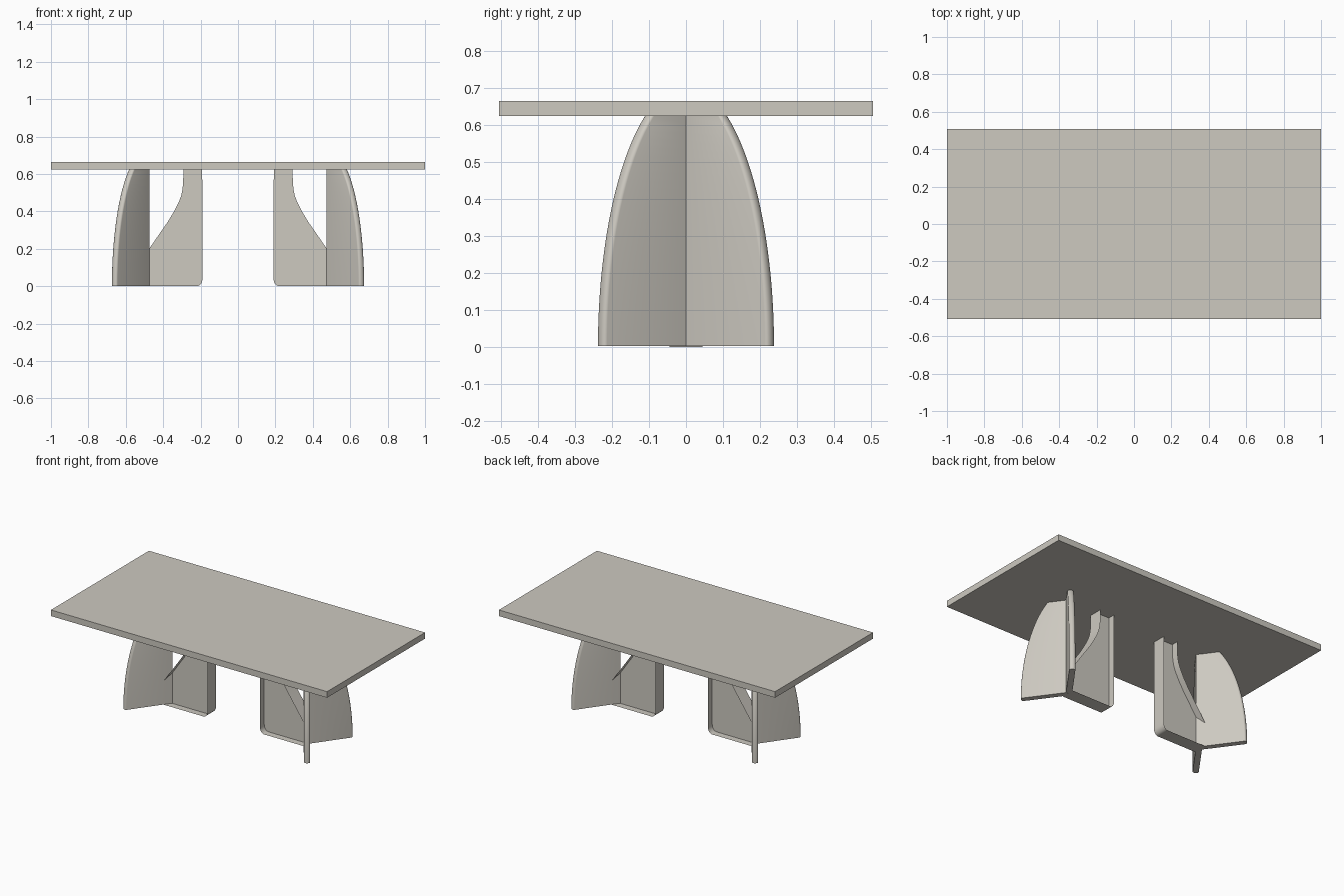
import bpy, bmesh, math

if "Cube" in bpy.data.objects:
    bpy.data.objects.remove(bpy.data.objects["Cube"])

stone = bpy.data.materials.new("warm_grey_stone")
stone.diffuse_color = (0.61, 0.585, 0.53, 1)
stone.use_nodes = True
stone.node_tree.nodes["Principled BSDF"].inputs["Base Color"].default_value = stone.diffuse_color

TOP_Z = 0.625   # underside of the table top


def make(name, verts, faces, smooth=True):
    me = bpy.data.meshes.new(name)
    me.from_pydata(verts, [], faces)
    bm = bmesh.new()
    bm.from_mesh(me)
    bmesh.ops.recalc_face_normals(bm, faces=bm.faces)
    bm.to_mesh(me)
    bm.free()
    me.materials.append(stone)
    ob = bpy.data.objects.new(name, me)
    bpy.context.collection.objects.link(ob)
    if smooth:
        bpy.ops.object.select_all(action='DESELECT')
        ob.select_set(True)
        bpy.context.view_layer.objects.active = ob
        bpy.ops.object.shade_smooth_by_angle(angle=math.radians(35))
    return ob


# Table top
bm = bmesh.new()
bmesh.ops.create_cube(bm, size=1)
top = bpy.data.meshes.new("table_top")
for v in bm.verts:
    v.co = (v.co.x * 2, v.co.y * 1.014, TOP_Z + (v.co.z + 0.5) * 0.04)
bm.to_mesh(top)
bm.free()
top.materials.append(stone)
bpy.context.collection.objects.link(bpy.data.objects.new("table_top", top))


# V-shaped pair of outer fins: plan outline lofted upwards along an ellipse
def fin_section(z):
    a = math.radians(54)
    d = (math.cos(a), math.sin(a))
    n = (math.sin(a), -math.cos(a))
    x0, t, steps = 0.473, 0.036, 8
    length = 0.302 * math.sqrt(1 - (z / 0.712) ** 2)
    half = []
    for i in range(steps + 1):      # rounded fin edge
        s = (1 - math.cos(math.pi * i / steps)) / 2
        u = length - 0.012 * (1 - math.sqrt(max(0, 1 - (2 * s - 1) ** 2)))
        half.append((x0 + d[0] * u + n[0] * t * s, d[1] * u + n[1] * t * s))
    inner = (x0 + t / math.sin(a), 0)
    return [(x0, 0)] + half + [inner] + [(x, -y) for x, y in reversed(half)]


def outer_fins(name, side):
    rings = 28
    verts, faces = [], []
    for k in range(rings + 1):
        z = 0.002 + (TOP_Z - 0.002) * k / rings
        sec = fin_section(z)
        verts += [(side * x, y, z) for x, y in sec]
    m = len(sec)
    for k in range(rings):
        for i in range(m):
            j = (i + 1) % m
            faces.append((k * m + i, k * m + j, (k + 1) * m + j, (k + 1) * m + i))
    # caps, one for each arm of the V
    h = m // 2
    for b in (0, rings * m):
        faces.append([b + i for i in range(h + 1)])
        faces.append([b + i for i in range(h, m)] + [b])
    make(name, verts, faces)


# Inner fin: thin web with a flange along its end, foot and curved back
r = 0.03
rim = [(0.192, TOP_Z), (0.19, 0.5), (0.19, 0.07)]
for i in range(7):
    a = math.pi / 2 * i / 6
    rim.append((0.19 + r * (1 - math.cos(a)), 0.04 * (1 - math.sin(a))))
rim.append((0.505, 0))
back = [(0.292, TOP_Z), (0.293, 0.56), (0.296, 0.525), (0.302, 0.49), (0.313, 0.458),
        (0.338, 0.407), (0.375, 0.345), (0.42, 0.28), (0.473, 0.203), (0.503, 0.16)]


def flange(name, path, side, half=0.045):
    verts = [(side * x, y, z) for x, z in path for y in (-half, half)]
    faces = [(2 * i, 2 * i + 1, 2 * i + 3, 2 * i + 2) for i in range(len(path) - 1)]
    make(name, verts, faces)


for side, label in ((-1, "left"), (1, "right")):
    outer_fins(label + "_outer_fins", side)
    outline = rim + back[::-1]
    make(label + "_inner_web", [(side * x, 0, z) for x, z in outline],
         [list(range(len(outline)))], smooth=False)
    flange(label + "_end_and_foot_flange", rim, side)
    flange(label + "_curved_flange", back, side)
